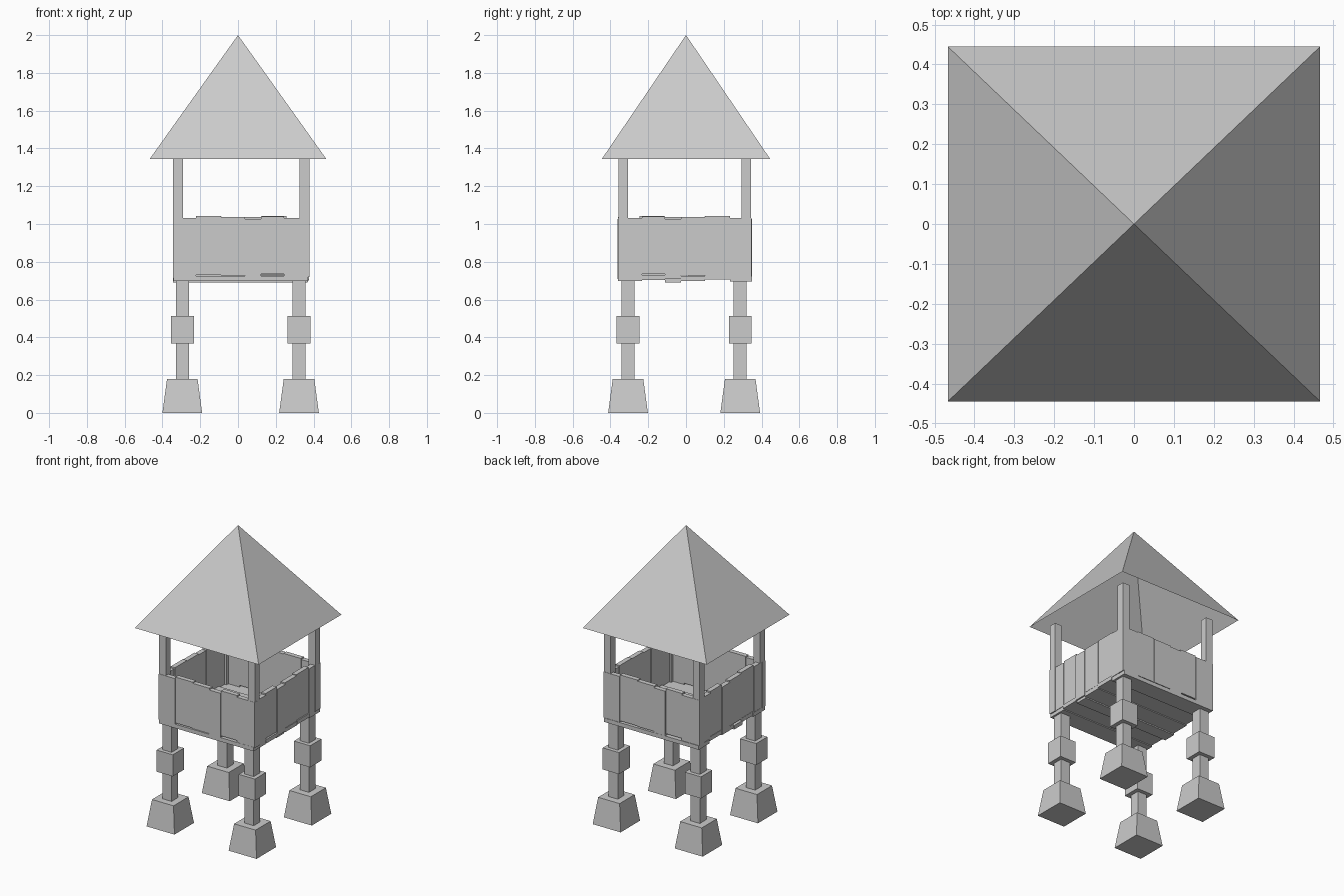
import bpy, bmesh
from mathutils import Matrix

if "Cube" in bpy.data.objects:
    bpy.data.objects.remove(bpy.data.objects["Cube"])

CX, CY = 0.017, -0.007          # centre of the tower body (the roof is centred on 0,0)


def make(name, verts, faces):
    me = bpy.data.meshes.new(name)
    me.from_pydata(verts, [], faces)
    ob = bpy.data.objects.new(name, me)
    bpy.context.collection.objects.link(ob)
    return ob


def box(name, x, y, z, top=None, turn=None):
    """Box from (min, max) ranges; top = scale of the upper face; turn = matrix."""
    bm = bmesh.new()
    bmesh.ops.create_cube(bm, size=1)
    for v in bm.verts:
        k = top if top and v.co.z > 0 else 1
        v.co = ((x[0] + x[1]) / 2 + v.co.x * (x[1] - x[0]) * k,
                (y[0] + y[1]) / 2 + v.co.y * (y[1] - y[0]) * k,
                (z[0] + z[1]) / 2 + v.co.z * (z[1] - z[0]))
    if turn:
        bm.transform(turn)
        if turn.determinant() < 0:
            bmesh.ops.reverse_faces(bm, faces=bm.faces)
    me = bpy.data.meshes.new(name)
    bm.to_mesh(me)
    bm.free()
    ob = bpy.data.objects.new(name, me)
    bpy.context.collection.objects.link(ob)
    return ob


def span(c, w):
    return (c - w / 2, c + w / 2)


# roof: open pyramid
a, b, e = 0.467, 0.445, 1.345
make("roof", [(-a, -b, e), (a, -b, e), (a, b, e), (-a, b, e), (0, 0, 2)],
     [(0, 1, 4), (1, 2, 4), (2, 3, 4), (3, 0, 4)])

# four legs with footing, collar and upper post
for sx, side in ((-1, "left"), (1, "right")):
    for sy, end in ((-1, "front"), (1, "back")):
        tag = f"{end}_{side}"
        x, y = CX + sx * 0.309 - 0.003, CY + sy * 0.297 - 0.003
        box(f"{tag}_footing", span(x, 0.21), span(y, 0.21), (0, 0.18), top=0.77)
        box(f"{tag}_leg", span(x, 0.069), span(y, 0.069), (0.17, 0.705))
        box(f"{tag}_collar", span(x, 0.122), span(y, 0.12), (0.367, 0.514))
        box(f"{tag}_post", span(CX + sx * 0.335, 0.051),
            span(CY + sy * 0.326, 0.051), (0.72, 1.345))

# boards: start, end, bottom, top, outward shift
boards = [(-0.361, -0.239, 0.722, 1.033, 0.002), (-0.239, -0.107, 0.730, 1.042, -0.003),
          (-0.107, 0.020, 0.728, 1.036, 0.000), (0.020, 0.105, 0.708, 1.026, 0.004),
          (0.105, 0.226, 0.735, 1.041, -0.002), (0.226, 0.361, 0.722, 1.031, 0.001)]
THICK = 0.032

# walls: front/back use the run as is, right/left use it mirrored
centre = Matrix.Translation((CX, CY, 0))
half_turn = Matrix.Rotation(3.14159265, 4, 'Z')
swap = Matrix(((0, -1, 0, 0), (-1, 0, 0, 0), (0, 0, 1, 0), (0, 0, 0, 1)))
walls = {"front": (centre, 0.352), "back": (centre @ half_turn, 0.352),
         "right": (centre @ swap, 0.355), "left": (centre @ half_turn @ swap, 0.355)}
for wall, (m, d) in walls.items():
    for i, (u0, u1, z0, z1, out) in enumerate(boards):
        if wall in ("right", "left"):        # side boards stop inside the posts
            u0, u1 = max(u0, -0.325), min(u1, 0.325)
        y0 = -d - out
        box(f"{wall}_wall_board_{i + 1}", (u0, u1), (y0, y0 + THICK), (z0, z1), turn=m)

# floor: the same run laid flat along x
for i, (u0, u1, z0, z1, out) in enumerate(boards):
    s = (z1 - 1.033) * 0.6
    low = 0.699 - out * 2
    box(f"floor_board_{i + 1}", (CX - 0.358 + s, CX + 0.354 + s),
        (CY - min(u1, 0.354), CY - max(u0, -0.357)), (low, low + 0.027))
